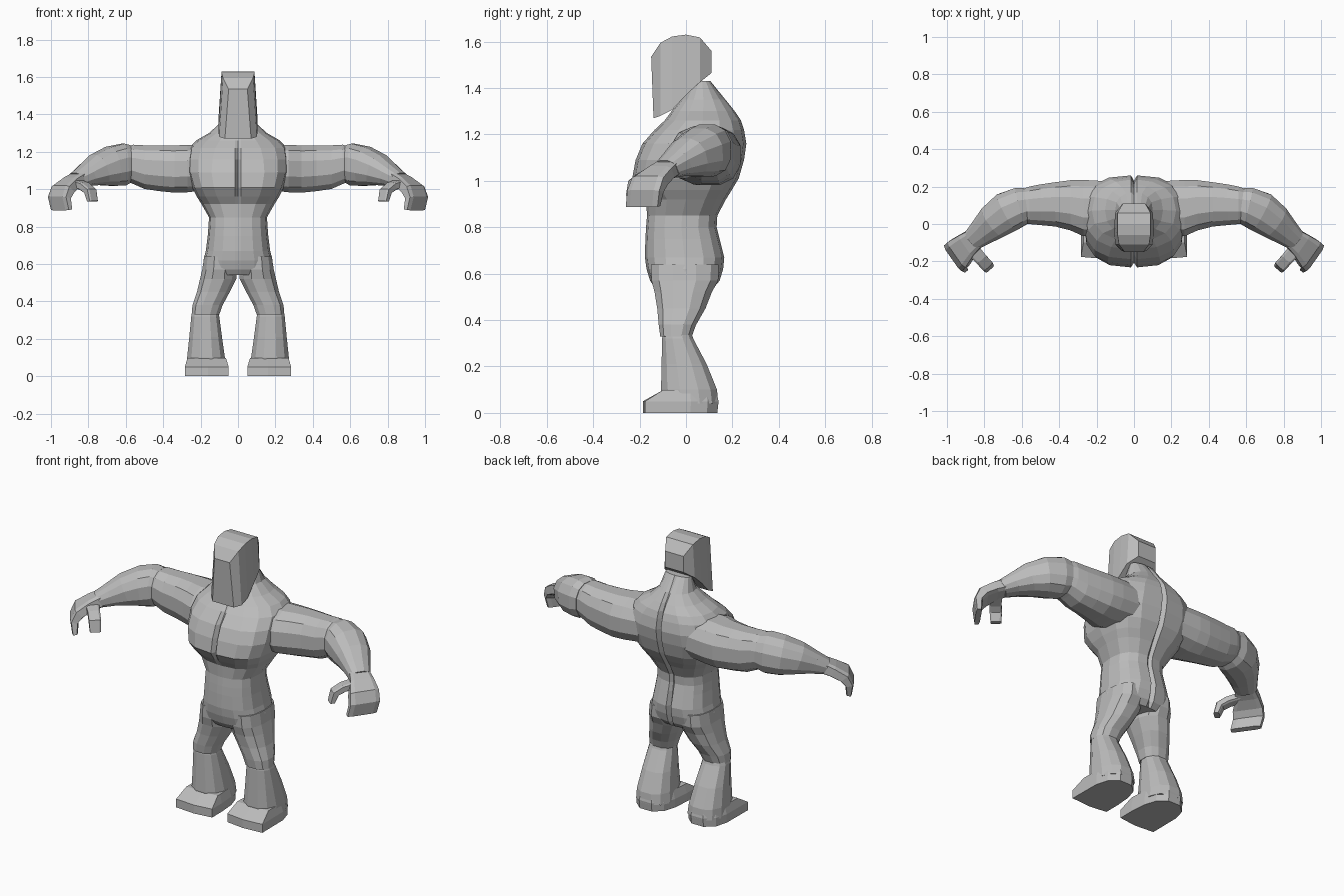
import bpy, bmesh, math
from mathutils import Vector

grey = bpy.data.materials.new("plain grey")
grey.diffuse_color = (0.5, 0.5, 0.5, 1)


def power(c, e):
    return math.copysign(abs(c) ** (2 / e), c)


def skin(name, rings, mirrored=False):
    """Bridge rings of points, closing both ends with a strip of quads."""
    bm = bmesh.new()
    rows = [[bm.verts.new(p) for p in r] for r in rings]
    n = len(rows[0])
    for a, b in zip(rows, rows[1:]):
        for i in range(n):
            j = (i + 1) % n
            bm.faces.new((a[i], a[j], b[j], b[i]))
    for r in (rows[0], rows[-1]):
        for i in range(n // 2 - 1):
            bm.faces.new((r[i], r[i + 1], r[n - 2 - i], r[n - 1 - i]))
    bmesh.ops.recalc_face_normals(bm, faces=bm.faces)
    me = bpy.data.meshes.new(name)
    bm.to_mesh(me)
    bm.free()
    me.materials.append(grey)
    ob = bpy.data.objects.new(name, me)
    bpy.context.collection.objects.link(ob)
    if mirrored:
        ob.modifiers.new("other side", 'MIRROR')
    return ob


def ring(x, y, z, w, t, yaw=-90, pitch=90, n=12, e=2.4):
    """Rounded section at a point, facing along yaw and pitch."""
    a, p = math.radians(yaw), math.radians(pitch)
    h = Vector((math.cos(a) * math.cos(p), math.sin(a) * math.cos(p), math.sin(p)))
    u = Vector((-math.sin(a), math.cos(a), 0))
    v = h.cross(u)
    pts = []
    for i in range(n):
        k = 2 * math.pi * (i + 0.5) / n
        pts.append(Vector((x, y, z)) + u * w * power(math.cos(k), e) + v * t * power(math.sin(k), e))
    return pts


def torso_ring(z, w, yf, yb, gf, gb, e):
    """Symmetric body section with grooves on the front and back centre line."""
    half = [(0.016, yf)]
    for i in range(1, 8):
        k = math.pi * i / 8
        half.append((w * power(math.sin(k), e), (yf + yb) / 2 - (yb - yf) / 2 * power(math.cos(k), e)))
    half.append((0.016, yb))
    pts = [(0, yf + gf, z)] + [(x, y, z) for x, y in half]
    return pts + [(0, yb - gb, z)] + [(-x, y, z) for x, y in reversed(half)]


# torso with pelvis, chest, shoulders and neck
skin("torso", [torso_ring(*r) for r in (
    (0.54, 0.15, -0.135, 0.12, 0, 0, 2.6),
    (0.57, 0.188, -0.155, 0.145, 0, 0.02, 2.6),
    (0.62, 0.185, -0.17, 0.16, 0, 0.03, 2.6),
    (0.67, 0.172, -0.177, 0.165, 0, 0.03, 2.6),
    (0.75, 0.162, -0.175, 0.145, 0, 0.02, 2.6),
    (0.80, 0.158, -0.172, 0.132, 0, 0.015, 2.6),
    (0.85, 0.155, -0.168, 0.135, 0, 0.015, 2.6),
    (0.92, 0.195, -0.172, 0.172, 0, 0.02, 2.6),
    (0.96, 0.22, -0.20, 0.197, 0.01, 0.025, 2.9),
    (1.01, 0.245, -0.232, 0.227, 0.025, 0.03, 3),
    (1.09, 0.268, -0.217, 0.25, 0.03, 0.03, 3),
    (1.16, 0.27, -0.188, 0.26, 0.025, 0.03, 2.8),
    (1.22, 0.262, -0.135, 0.25, 0.015, 0.03, 2.5),
    (1.26, 0.225, -0.092, 0.237, 0, 0.025, 2.3),
    (1.30, 0.155, -0.062, 0.21, 0, 0.02, 2.3),
    (1.35, 0.10, -0.02, 0.17, 0, 0.015, 2.3),
    (1.43, 0.08, 0.035, 0.105, 0, 0, 2.3))])

# head: chamfered block with a slanted underside and a rounded crown
head_top = ((0.05, -0.15, 1.535), (0.08, -0.11, 1.595), (0.088, -0.06, 1.622), (0.088, 0, 1.63),
            (0.088, 0.06, 1.618), (0.06, 0.11, 1.56))
head_low = ((0.07, -0.14, 1.27), (0.10, -0.11, 1.28), (0.105, -0.06, 1.305), (0.105, 0, 1.37),
            (0.10, 0.06, 1.425), (0.06, 0.11, 1.465))
skin("head", [list(h) + [(-x, y, z) for x, y, z in reversed(h)] for h in (head_low, head_top)])

# arms
skin("upper_arm", [ring(*r, 0, 0) for r in (
    (0.10, 0.09, 1.12, 0.14, 0.12),
    (0.27, 0.085, 1.11, 0.155, 0.13),
    (0.34, 0.10, 1.108, 0.138, 0.13),
    (0.42, 0.105, 1.112, 0.122, 0.126),
    (0.50, 0.103, 1.118, 0.112, 0.12),
    (0.56, 0.10, 1.133, 0.103, 0.108),
    (0.61, 0.095, 1.135, 0.09, 0.09))], True)
skin("forearm", [ring(*r) for r in (
    (0.575, 0.10, 1.135, 0.097, 0.102, -8, 0),
    (0.61, 0.092, 1.132, 0.107, 0.115, -14, -2),
    (0.68, 0.062, 1.122, 0.112, 0.108, -28, -8),
    (0.75, 0.012, 1.102, 0.098, 0.088, -36, -20),
    (0.81, -0.04, 1.075, 0.076, 0.062, -38, -26),
    (0.86, -0.083, 1.05, 0.06, 0.045, -38, -30))], True)

# hands: bent mitten of fingers, and a thumb
skin("hand", [ring(*r, n=8, e=5) for r in (
    (0.84, -0.07, 1.06, 0.055, 0.038, -36, -28),
    (0.89, -0.11, 1.035, 0.068, 0.034, -35, -32),
    (0.935, -0.155, 1.0, 0.085, 0.033, -35, -50),
    (0.955, -0.175, 0.955, 0.087, 0.024, -35, -78),
    (0.943, -0.185, 0.89, 0.086, 0.016, -35, -100))], True)
skin("thumb", [ring(*r, n=8, e=5) for r in (
    (0.875, -0.125, 1.035, 0.04, 0.022, -128, -15),
    (0.82, -0.185, 1.015, 0.034, 0.022, -130, -25),
    (0.79, -0.218, 0.99, 0.034, 0.022, -132, -55),
    (0.778, -0.232, 0.935, 0.03, 0.016, -132, -85))], True)

# legs
skin("thigh", [ring(*r) for r in (
    (0.098, -0.005, 0.64, 0.085, 0.15),
    (0.10, -0.005, 0.57, 0.094, 0.148),
    (0.106, -0.012, 0.52, 0.10, 0.127),
    (0.132, -0.02, 0.45, 0.09, 0.107),
    (0.163, -0.037, 0.38, 0.083, 0.083),
    (0.174, -0.043, 0.33, 0.076, 0.07))], True)
skin("shin", [ring(*r) for r in (
    (0.174, -0.04, 0.36, 0.068, 0.06),
    (0.175, -0.036, 0.32, 0.077, 0.069),
    (0.173, -0.008, 0.21, 0.09, 0.10),
    (0.171, 0.013, 0.10, 0.104, 0.124),
    (0.169, 0.02, 0.04, 0.108, 0.123))], True)

# feet: square toe, round heel, sloping instep
sole = ((0.05, -0.172), (0.16, -0.186), (0.284, -0.176), (0.282, 0.02), (0.262, 0.09), (0.21, 0.135),
        (0.13, 0.135), (0.08, 0.09), (0.058, 0.02), (0.05, -0.08))
skin("foot", [
    [(x, y, 0) for x, y in sole],
    [(x, y * (1.04 if y > 0 else 1), 0.05) for x, y in sole],
    [(0.168 + (x - 0.168) * 0.88, max(y, -0.105) * 0.95, 0.098) for x, y in sole]], True)
